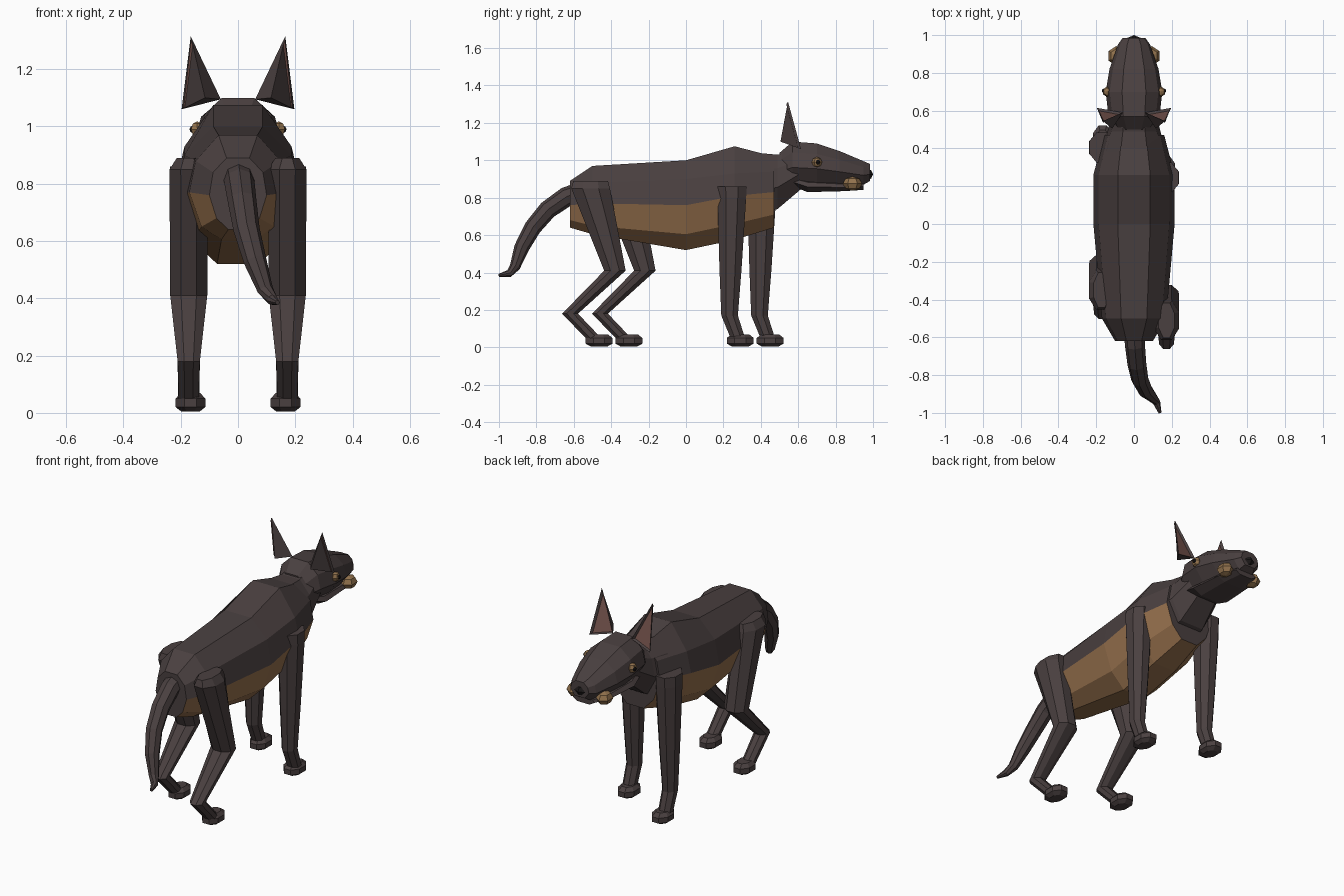
import bpy, bmesh
from math import sin, cos, pi
from mathutils import Vector, Matrix

cube = bpy.data.objects.get("Cube")
if cube:
    bpy.data.objects.remove(cube)


def material(name, rgb):
    m = bpy.data.materials.new(name)
    m.use_nodes = True
    m.diffuse_color = (*rgb, 1)
    m.node_tree.nodes["Principled BSDF"].inputs["Base Color"].default_value = (*rgb, 1)
    return m


FUR = material("dark brown fur", (0.068, 0.051, 0.051))
TAN = material("tan belly", (0.31, 0.165, 0.075))
PINK = material("inner ear pink", (0.18, 0.088, 0.075))
GOLD = material("gold", (0.29, 0.17, 0.075))
BLACK = material("nose black", (0.012, 0.01, 0.01))


def finish(name, bm, *mats):
    bmesh.ops.recalc_face_normals(bm, faces=bm.faces)
    mesh = bpy.data.meshes.new(name)
    bm.to_mesh(mesh)
    bm.free()
    for m in mats:
        mesh.materials.append(m)
    ob = bpy.data.objects.new(name, mesh)
    bpy.context.collection.objects.link(ob)
    return ob


def loft(name, rings, *mats, painted=()):
    """Bridge closed rings and cap both ends; painted columns take slot 1."""
    bm = bmesh.new()
    rows = [[bm.verts.new(p) for p in ring] for ring in rings]
    n = len(rows[0])
    for a, b in zip(rows, rows[1:]):
        for i in range(n):
            j = (i + 1) % n
            f = bm.faces.new((a[i], a[j], b[j], b[i]))
            f.material_index = int(i in painted)
    bm.faces.new(rows[0])
    bm.faces.new(rows[-1])
    return finish(name, bm, *mats)


def mirrored(half, y):
    """Full cross-section from its +x half, listed top to bottom."""
    return [(x, y, z) for x, z in half] + [(-x, y, z) for x, z in reversed(half)]


def oval(x, y, z, rx, ry, n=8):
    return [(x + rx * cos(2 * pi * (i + .5) / n), y + ry * sin(2 * pi * (i + .5) / n), z)
            for i in range(n)]


def lump(name, centre, size, mat):
    bm = bmesh.new()
    bmesh.ops.create_uvsphere(bm, u_segments=6, v_segments=4, radius=1,
                              matrix=Matrix.Translation(centre) @ Matrix.Diagonal((*size, 1)))
    return finish(name, bm, mat)


# Torso: y, heights of five corners, half width
torso = []
for y, top, shoulder, flank, low, bottom, w in [
        (-.62, .89, .84, .76, .68, .64, .10),
        (-.50, .97, .88, .77, .65, .605, .17),
        (0, 1.0, .90, .76, .605, .52, .215),
        (.26, 1.075, .93, .81, .66, .575, .215),
        (.47, 1.02, .94, .83, .71, .64, .16)]:
    torso.append(mirrored([(.4 * w, top), (.87 * w, shoulder), (w, flank),
                           (.75 * w, low), (.34 * w, bottom)], y))
loft("torso", torso, FUR, TAN, painted=(2, 3, 4, 5, 6))


# Neck, head and jaw share one octagonal section
def skull(name, stations):
    rings = []
    for y, top, bottom, w in stations:
        h = top - bottom
        rings.append(mirrored([(.42 * w, top), (.86 * w, top - .25 * h),
                               (w, top - .6 * h), (.55 * w, bottom)], y))
    return loft(name, rings, FUR)


skull("neck", [(.38, 1.04, .70, .17), (.49, 1.03, .74, .14), (.62, 1.06, .85, .11)])
skull("head", [(.50, 1.04, .87, .09), (.57, 1.10, .87, .135), (.70, 1.09, .865, .15),
               (.82, 1.05, .865, .13), (.95, .995, .87, .085), (.985, .98, .89, .06)])
skull("lower_jaw", [(.55, .92, .87, .10), (.65, .90, .83, .12),
                    (.84, .885, .835, .105), (.95, .885, .842, .07)])
lump("nose", (0, .965, .925), (.048, .035, .032), BLACK)


# Ears: pyramids with an inset pink front
def ear(side, s):
    bm = bmesh.new()
    tip, outer, inner, rear = [bm.verts.new((s * x, y, z)) for x, y, z in (
        (.165, .545, 1.315), (.197, .615, 1.06), (.06, .59, 1.095), (.115, .505, 1.10))]
    front = bm.faces.new((tip, outer, inner))
    for f in ((tip, inner, rear), (tip, rear, outer), (outer, rear, inner)):
        bm.faces.new(f)
    bmesh.ops.recalc_face_normals(bm, faces=bm.faces)
    bmesh.ops.inset_region(bm, faces=[front], thickness=.014, depth=-.012)
    front.material_index = 1
    finish(side + "_ear", bm, FUR, PINK)


# Legs: y, z, half width, half depth
FRONT = [(.245, .86, .070, .086), (.245, .80, .072, .083), (.238, .42, .055, .064),
         (.233, .17, .042, .048), (.275, .055, .040, .042), (.285, .03, .04, .045)]
HIND = [(-.51, .89, .045, .10), (-.51, .85, .073, .112), (-.38, .41, .070, .062),
        (-.62, .18, .042, .046), (-.50, .055, .038, .045), (-.47, .03, .04, .05)]


def leg(name, s, path, shift):
    x = s * .172
    loft(name + "_leg", [oval(x, y + shift, z, rx, ry) for y, z, rx, ry in path], FUR)
    foot_y = path[-1][0] + .005 + shift
    loft(name + "_foot", [oval(x - s * .006, foot_y, z, .056 * k, .078 * k)
                          for z, k in ((.004, .6), (.02, 1), (.05, 1), (.07, .65))], FUR)


for side, s, shift in (("left", 1, 0), ("right", -1, .16)):
    ear(side, s)
    leg(side + "_front", s, FRONT, shift)
    leg(side + "_hind", s, HIND, shift)
    lump(side + "_eye", (s * .143, .70, .99), (.024, .028, .028), GOLD)
    lump(side + "_pupil", (s * .158, .705, .99), (.013, .013, .013), BLACK)
    lump(side + "_tusk", (s * .095, .89, .875), (.045, .052, .038), GOLD)

# Tail: rings square to a curved path
path = [Vector(p) for p in ((0, -.56, .83), (.005, -.64, .805), (.015, -.74, .735), (.03, -.82, .64),
                            (.06, -.88, .53), (.095, -.915, .43), (.12, -.945, .395), (.138, -1, .385))]
radii = [.055, .053, .05, .046, .04, .028, .02, .008]
tail = []
for i, (p, r) in enumerate(zip(path, radii)):
    along = path[min(i + 1, len(path) - 1)] - path[max(i - 1, 0)]
    up = along.cross(Vector((1, 0, 0))).normalized()
    across = up.cross(along).normalized()
    tail.append([p + r * (cos(k * pi / 4) * across + sin(k * pi / 4) * up) for k in range(8)])
loft("tail", tail, FUR)
